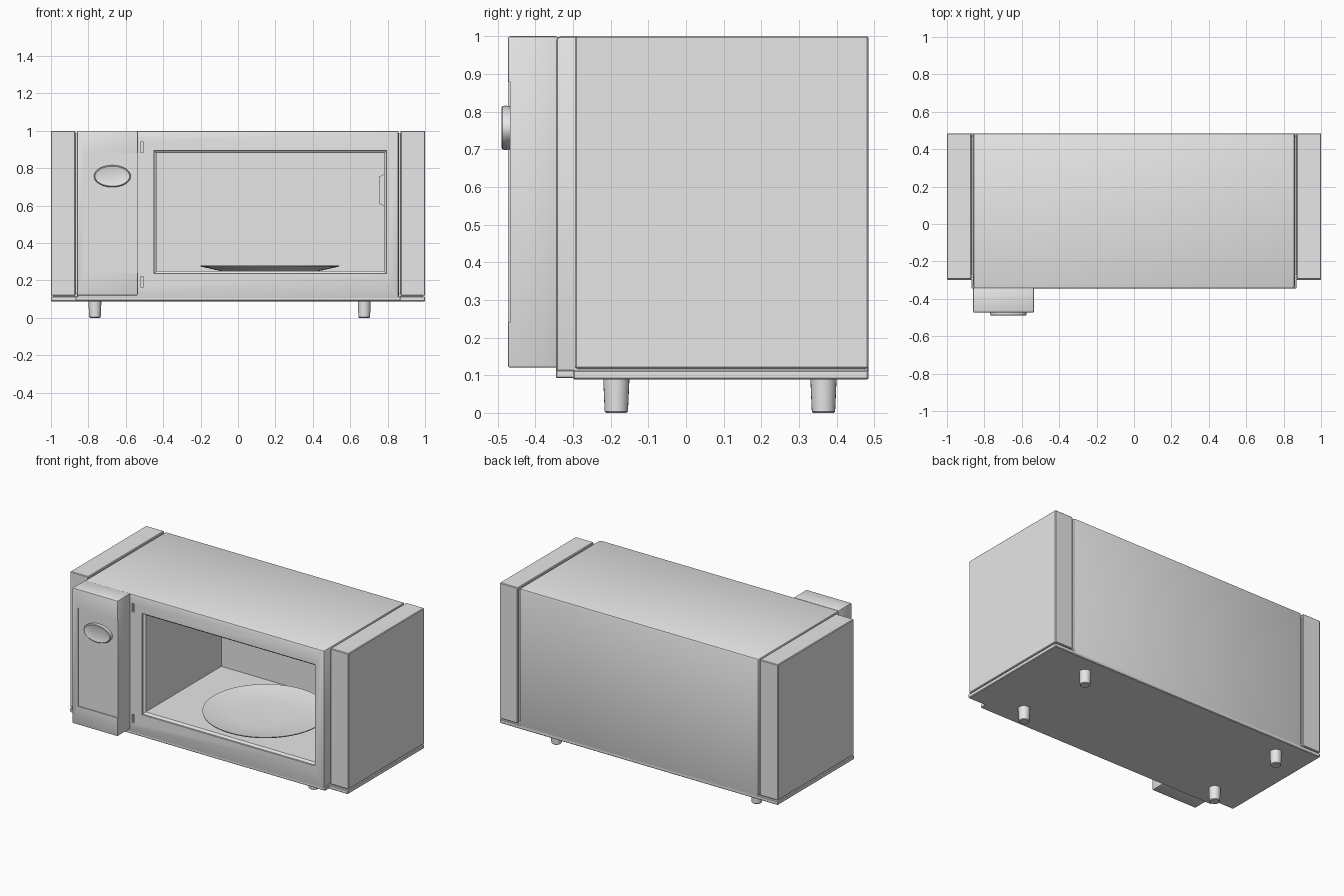
import bpy, bmesh, math
from mathutils import Matrix, Vector

if "Cube" in bpy.data.objects:
    bpy.data.objects.remove(bpy.data.objects["Cube"])

grey = bpy.data.materials.new("light grey")
grey.use_nodes = True
grey.diffuse_color = (0.8, 0.8, 0.8, 1)
grey.node_tree.nodes["Principled BSDF"].inputs["Base Color"].default_value = (0.8, 0.8, 0.8, 1)


def finish(name, bm, smooth=True):
    bmesh.ops.recalc_face_normals(bm, faces=bm.faces)
    mesh = bpy.data.meshes.new(name)
    bm.to_mesh(mesh)
    bm.free()
    mesh.materials.append(grey)
    obj = bpy.data.objects.new(name, mesh)
    bpy.context.collection.objects.link(obj)
    if smooth:
        shade(obj)
    return obj


def activate(obj):
    bpy.ops.object.select_all(action='DESELECT')
    obj.select_set(True)
    bpy.context.view_layer.objects.active = obj


def shade(obj):
    activate(obj)
    bpy.ops.object.shade_smooth_by_angle(angle=math.radians(30))


def box(name, x, y, z, bevel=0.0, segments=2):
    """Box from (low, high) ranges, optionally with rounded edges."""
    bm = bmesh.new()
    bmesh.ops.create_cube(bm, size=1)
    for v in bm.verts:
        v.co = [r[0] if c < 0 else r[1] for c, r in zip(v.co, (x, y, z))]
    if bevel:
        bmesh.ops.bevel(bm, geom=bm.edges[:], offset=bevel, segments=segments,
                        profile=0.5, affect='EDGES')
    return finish(name, bm)


def loft(name, rings):
    """Skin a stack of equal-length closed rings and cap both ends."""
    bm = bmesh.new()
    loops = [[bm.verts.new(p) for p in ring] for ring in rings]
    n = len(loops[0])
    for a, b in zip(loops, loops[1:]):
        for i in range(n):
            j = (i + 1) % n
            bm.faces.new((a[i], a[j], b[j], b[i]))
    bm.faces.new(loops[0])
    bm.faces.new(loops[-1])
    return finish(name, bm)


def ellipse(centre, rx, ry, axis, n=32):
    """Ring of points around the y or z axis."""
    ring = []
    for i in range(n):
        a = 2 * math.pi * i / n
        u, v = rx * math.cos(a), ry * math.sin(a)
        offset = Vector((u, 0, v)) if axis == 'y' else Vector((u, v, 0))
        ring.append(Vector(centre) + offset)
    return ring


def cut(obj, cutter):
    activate(obj)
    mod = obj.modifiers.new("cut", 'BOOLEAN')
    mod.operation = 'DIFFERENCE'
    mod.solver = 'EXACT'
    mod.object = cutter
    bpy.ops.object.modifier_apply(modifier=mod.name)
    bpy.data.objects.remove(cutter)
    shade(obj)


# Central body with the cooking chamber hollowed out
BACK = 0.485
body = box("body", (-0.86, 0.86), (-0.345, BACK), (0.095, 1.0), 0.012)


def opening(y, margin):
    x0, x1, z0, z1 = -0.435 - margin, 0.78 + margin, 0.25 - margin, 0.88 + margin
    return [(x0, y, z0), (x1, y, z0), (x1, y, z1), (x0, y, z1)]


cut(body, loft("chamber_cutter", [opening(-0.36, 0.014), opening(-0.335, 0.014),
                                  opening(-0.325, 0), opening(0.45, 0)]))
for z in (0.165, 0.885):
    cut(body, box("slot_cutter", (-0.52, -0.505), (-0.36, -0.33), (z, z + 0.055)))

# Cover on the chamber's right-hand wall
loft("chamber_side_cover", [[(x, y, z) for x, z in
     ((0.785, 0.595), (0.755, 0.61), (0.755, 0.755), (0.785, 0.77))]
     for y in (-0.1, 0.2)])

# Side housings, joined to the body through a recessed seam
for side, sign in (("left", 1), ("right", -1)):
    def span(a, b):
        return tuple(sorted((sign * a, sign * b)))
    box(side + "_housing", span(0.87, 1.0), (-0.295, BACK), (0.118, 1.0), 0.004, 1)
    box(side + "_seam", span(0.84, 0.89), (-0.27, BACK - 0.015), (0.12, 0.985))
    box(side + "_base_neck", span(0.84, 0.99), (-0.285, BACK - 0.01), (0.1, 0.13))

# Base tray and front lip
box("base_tray", (-1.0, 1.0), (-0.3, BACK), (0.088, 0.114), 0.004, 1)
box("base_lip", (-0.868, 0.868), (-0.345, -0.28), (0.092, 0.114), 0.003, 1)

# Feet
for x, column in ((-0.765, "right"), (0.675, "left")):
    for y, row in ((-0.185, "front"), (0.365, "back")):
        loft(f"{row}_{column}_foot",
             [ellipse((x, y, z), r, r, 'z', 24) for z, r in
              ((0, 0.027), (0.004, 0.031), (0.095, 0.035))])

# Control panel with a recessed face
panel = box("control_panel", (-0.86, -0.535), (-0.473, -0.34), (0.12, 1.0), 0.006)
cut(panel, box("panel_cutter", (-0.82, -0.5), (-0.5, -0.467), (0.24, 0.88)))

# Oval button
loft("oval_button", [ellipse((-0.672, y, 0.757), 0.098 - d, 0.059 - d, 'y', 40)
                     for y, d in ((-0.46, 0.003), (-0.48, 0), (-0.487, 0.002),
                                  (-0.49, 0.006), (-0.488, 0.011))])

# Dished turntable plate
plate = [(0.25, 0.26), (0.253, 0.275), (0.274, 0.37), (0.28, 0.372),
         (0.278, 0.362), (0.262, 0.27), (0.256, 0.19)]
loft("turntable_plate", [ellipse((0.17, 0.04, z), r, r, 'z', 48) for z, r in plate])
